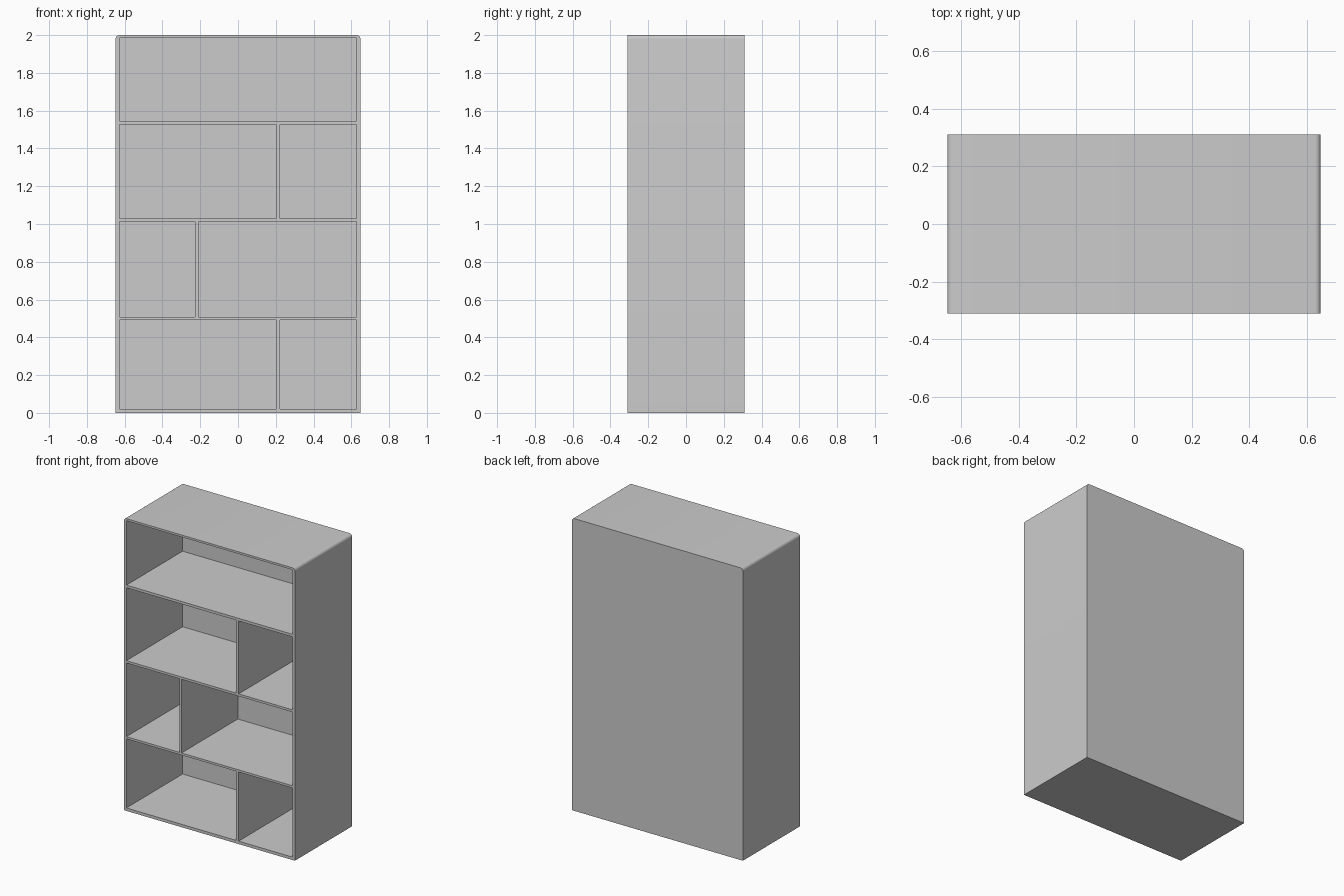
import bpy, bmesh
from math import sin, cos, pi

if "Cube" in bpy.data.objects:
    bpy.data.objects.remove(bpy.data.objects["Cube"])

W, D, H = 0.648, 0.31, 2.0      # half width, half depth, height
R = 0.02                        # top corner radius
IN = 0.628                      # inner half width
BACK = 0.012                    # back panel thickness


def finish(name, bm):
    bmesh.ops.recalc_face_normals(bm, faces=bm.faces)
    me = bpy.data.meshes.new(name)
    bm.to_mesh(me)
    bm.free()
    ob = bpy.data.objects.new(name, me)
    bpy.context.collection.objects.link(ob)
    return ob


def add_prism(bm, profile, y0, y1):
    face = bm.faces.new([bm.verts.new((x, y0, z)) for x, z in profile])
    ext = bmesh.ops.extrude_face_region(bm, geom=[face], use_keep_orig=True)
    verts = [g for g in ext["geom"] if isinstance(g, bmesh.types.BMVert)]
    bmesh.ops.translate(bm, verts=verts, vec=(0, y1 - y0, 0))


# Carcass: front profile with rounded top corners, extruded through the depth
arc = [(W - R + R * cos(a), H - R + R * sin(a))
       for a in (i * pi / 12 for i in range(7))]
profile = [(-W, 0), (W, 0)] + arc + [(-x, z) for x, z in reversed(arc)]
bm = bmesh.new()
add_prism(bm, profile, -D, D)
bookcase = finish("bookcase_carcass", bm)

# Compartments: rows of (bottom, top, divider left, divider right)
rows = [
    (0.02, 0.493, 0.202, 0.222),
    (0.508, 1.012, -0.227, -0.21),
    (1.028, 1.527, 0.202, 0.222),
    (1.545, 1.986, None, None),
]
bm = bmesh.new()
for z0, z1, d0, d1 in rows:
    spans = [(-IN, IN)] if d0 is None else [(-IN, d0), (d1, IN)]
    for x0, x1 in spans:
        add_prism(bm, [(x0, z0), (x1, z0), (x1, z1), (x0, z1)],
                  -D - 0.1, D - BACK)
cutter = finish("compartment_cutter", bm)
cutter.hide_render = True

# Hollow out the compartments
mod = bookcase.modifiers.new("compartments", "BOOLEAN")
mod.operation = "DIFFERENCE"
mod.solver = "EXACT"
mod.object = cutter
bpy.context.view_layer.objects.active = bookcase
bpy.ops.object.select_all(action="DESELECT")
bookcase.select_set(True)
bpy.ops.object.modifier_apply(modifier=mod.name)
bpy.data.objects.remove(cutter)
bpy.ops.object.shade_smooth_by_angle()
